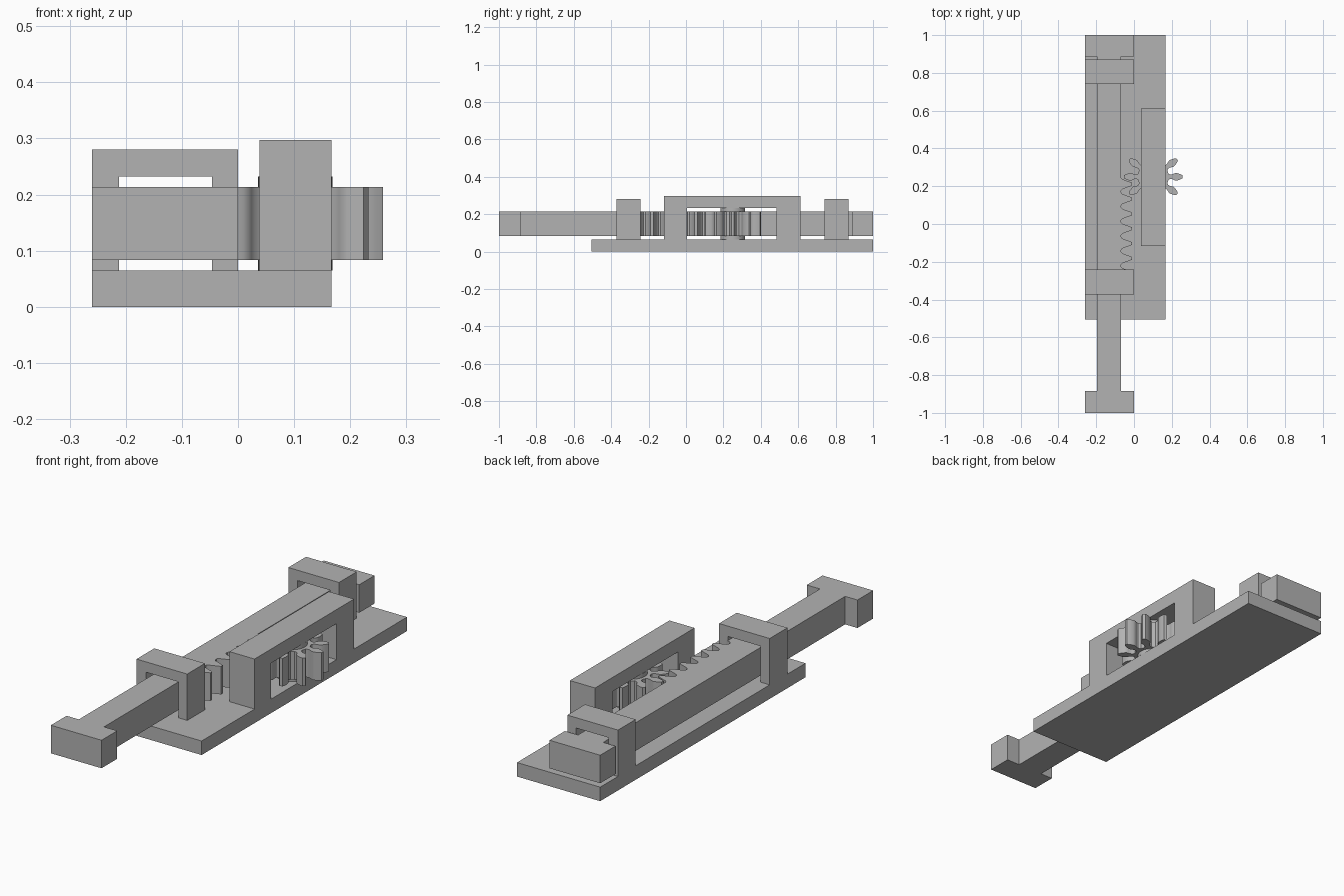
import bpy
import bmesh
from math import cos, sin, pi, radians

if "Cube" in bpy.data.objects:
    bpy.data.objects.remove(bpy.data.objects["Cube"])

gray = bpy.data.materials.new("plain gray")
gray.use_nodes = True
gray.diffuse_color = (0.45, 0.45, 0.45, 1)
gray.node_tree.nodes["Principled BSDF"].inputs["Base Color"].default_value = gray.diffuse_color


def prism(name, outline, low, high, axis="z", smooth=False):
    """Extrude a closed 2D outline from low to high along an axis."""
    place = {"x": lambda a, b, t: (t, a, b),
             "y": lambda a, b, t: (a, t, b),
             "z": lambda a, b, t: (a, b, t)}[axis]
    bm = bmesh.new()
    face = bm.faces.new([bm.verts.new(place(a, b, low)) for a, b in outline])
    moved = bmesh.ops.extrude_face_region(bm, geom=[face])["geom"]
    shift = place(0, 0, high - low)
    bmesh.ops.translate(bm, vec=shift, verts=[v for v in moved if isinstance(v, bmesh.types.BMVert)])
    bmesh.ops.recalc_face_normals(bm, faces=bm.faces)
    mesh = bpy.data.meshes.new(name)
    bm.to_mesh(mesh)
    bm.free()
    mesh.materials.append(gray)
    obj = bpy.data.objects.new(name, mesh)
    bpy.context.collection.objects.link(obj)
    if smooth:
        bpy.ops.object.select_all(action="DESELECT")
        obj.select_set(True)
        bpy.context.view_layer.objects.active = obj
        bpy.ops.object.shade_smooth_by_angle(angle=radians(30))
    return obj


def rectangle(a0, a1, b0, b1):
    return [(a0, b0), (a1, b0), (a1, b1), (a0, b1)]


def arch(a0, a1, inner0, inner1, bottom, ceiling, top):
    return [(a0, bottom), (inner0, bottom), (inner0, ceiling), (inner1, ceiling),
            (inner1, bottom), (a1, bottom), (a1, top), (a0, top)]


base_top, ceiling = 0.065, 0.232
bar_low, bar_high = 0.083, 0.213
left_edge, right_edge = -0.26, 0.167
root_x = -0.068

# Base plate
prism("base_plate", rectangle(left_edge, right_edge, -0.505, 1), 0, base_top)

# Two guides around the sliding bar
guide = arch(left_edge, 0, -0.212, -0.046, base_top, ceiling, 0.28)
prism("front_guide", guide, -0.372, -0.242, "y")
prism("back_guide", guide, 0.74, 0.87, "y")

# Bridge holding the gear
bridge = arch(-0.117, 0.612, 0.005, 0.483, base_top, ceiling, 0.297)
prism("gear_bridge", bridge, 0.038, right_edge, "x")

# Sliding bar with a toothed edge and a stop at each end
gear_x, gear_y, teeth = 0.102, 0.25, 10
pitch = 0.0785
tooth = [(-0.034, 0), (-0.026, 0.007), (-0.012, 0.046), (-0.007, 0.058),
         (0.007, 0.058), (0.012, 0.046), (0.026, 0.007), (0.034, 0)]
bar = [(-0.197, -0.885), (left_edge, -0.885), (left_edge, -1), (0, -1), (0, -0.885), (root_x, -0.885)]
for i in range(7):
    center = gear_y + pitch * (i - 6.5)
    bar += [(root_x + out, center + along) for along, out in tooth]
bar += [(root_x, 0.888), (0, 0.888), (0, 1), (left_edge, 1), (left_edge, 0.888), (-0.197, 0.888)]
prism("toothed_bar", bar, bar_low, bar_high, smooth=True)

# Gear: waisted teeth around a round body, as (radius, half width)
flank = [(0.080, 0.017), (0.088, 0.012), (0.098, 0.012), (0.108, 0.016),
         (0.117, 0.020), (0.128, 0.019), (0.143, 0.014), (0.156, 0.007)]
gear_tooth = [(r, -w) for r, w in flank] + [(r, w) for r, w in reversed(flank)]
outline = []
for i in range(teeth):
    turn = 2 * pi * i / teeth
    for r, w in gear_tooth:
        outline.append((gear_x + r * cos(turn) - w * sin(turn),
                        gear_y + r * sin(turn) + w * cos(turn)))
prism("gear", outline, bar_low, bar_high, smooth=True)

# Collars that space the gear from the base and the bridge
sides = 48
ring = [(gear_x + 0.066 * cos(2 * pi * i / sides), gear_y + 0.066 * sin(2 * pi * i / sides))
        for i in range(sides)]
prism("lower_collar", ring, base_top, bar_low, smooth=True)
prism("upper_collar", ring, bar_high, ceiling, smooth=True)
